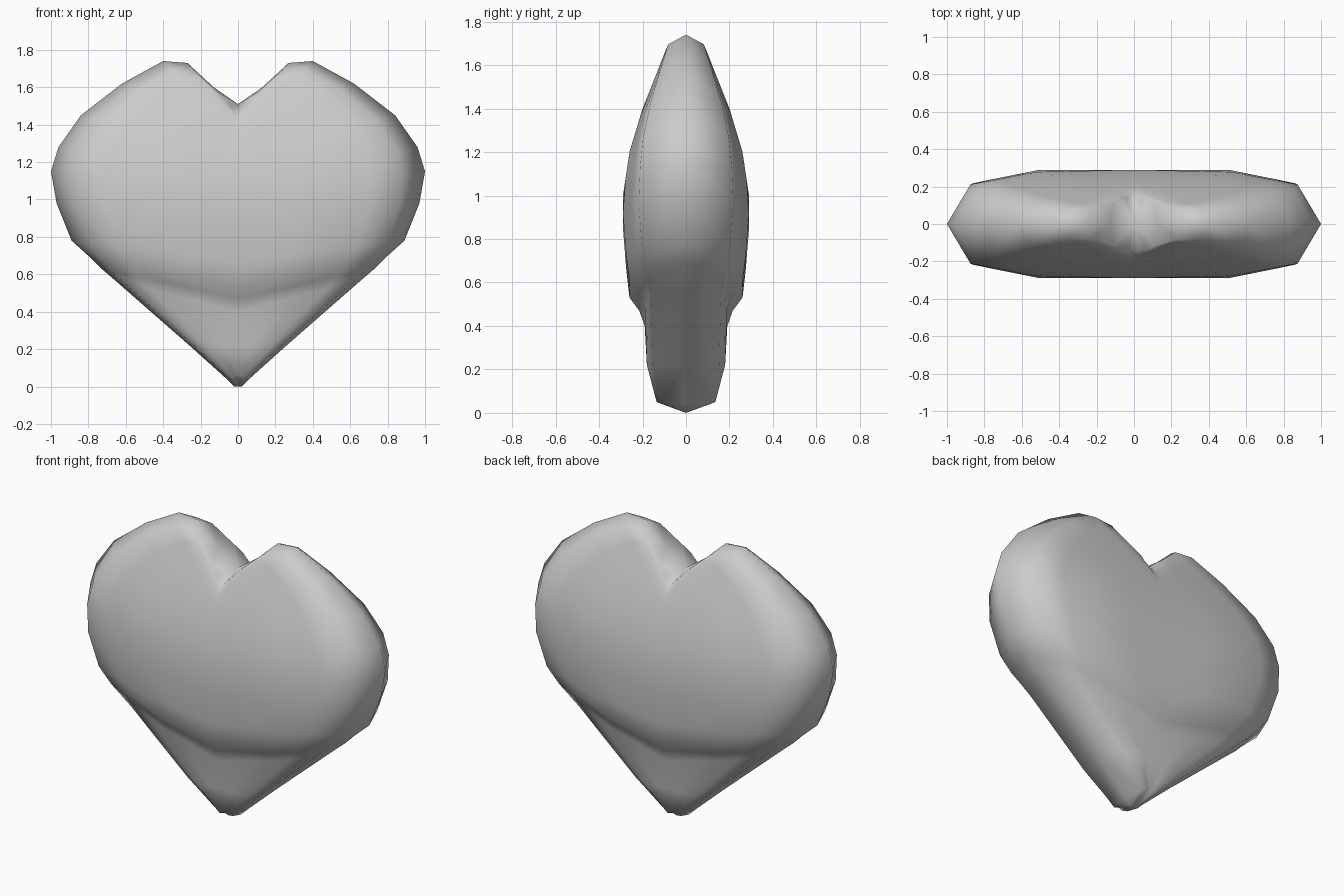
import bpy, bmesh

cube = bpy.data.objects.get("Cube")
if cube:
    bpy.data.objects.remove(cube, do_unlink=True)

# Fan of rows from the middle line to the rim:
# (middle z, rim x, rim z, depth at middle, depth kept near the rim, where the rim bevel starts)
ROWS = [
    (0.00, 0.02, 0.00, 0.00, 1.00, 0.90),
    (0.06, 0.06, 0.04, 0.135, 0.85, 0.80),
    (0.22, 0.26, 0.22, 0.18, 0.85, 0.90),
    (0.40, 0.66, 0.57, 0.19, 0.85, 0.93),
    (0.47, 0.73, 0.63, 0.215, 0.80, 0.93),
    (0.53, 0.79, 0.69, 0.26, 0.74, 0.92),
    (0.66, 0.89, 0.78, 0.275, 0.74, 0.90),
    (0.85, 0.97, 0.98, 0.29, 0.75, 0.89),
    (1.00, 1.00, 1.15, 0.29, 0.78, 0.875),
    (1.12, 0.96, 1.28, 0.275, 0.82, 0.88),
    (1.22, 0.84, 1.45, 0.255, 0.86, 0.88),
    (1.31, 0.62, 1.62, 0.23, 0.92, 0.88),
    (1.37, 0.40, 1.74, 0.21, 1.00, 0.88),
    (1.42, 0.27, 1.73, 0.18, 0.95, 0.86),
    (1.46, 0.13, 1.60, 0.14, 0.90, 0.82),
    (1.51, 0.00, 1.51, 0.00, 1.00, 0.90),
]
# Thickness of the lobes as they taper upward (z, half depth)
TAPER = [(1.0, 0.29), (1.2, 0.26), (1.4, 0.20), (1.55, 0.14), (1.69, 0.085), (1.74, 0.06)]


def taper(z):
    if z <= TAPER[0][0]:
        return TAPER[0][1]
    for (z0, d0), (z1, d1) in zip(TAPER, TAPER[1:]):
        if z <= z1:
            return d0 + (d1 - d0) * (z - z0) / (z1 - z0)
    return TAPER[-1][1]


def row_points(mid_z, rim_x, rim_z, depth, keep, bevel):
    points = []
    for t in (0, 0.27, 0.52, 0.72, bevel, 1):
        z = mid_z + (rim_z - mid_z) * t
        d = min(depth, taper(z))
        if t == 1:
            d = 0
        elif t > 0.52:
            d *= 1 - (1 - keep) * (t - 0.52) / (bevel - 0.52)
        points.append((rim_x * t, -d, z))
    return points


# Front left quarter of the heart
bm = bmesh.new()
grid = [[bm.verts.new(p) for p in row_points(*row)] for row in ROWS]
for low, high in zip(grid, grid[1:]):
    for j in range(len(low) - 1):
        bm.faces.new((low[j], low[j + 1], high[j + 1], high[j]))
bmesh.ops.remove_doubles(bm, verts=bm.verts, dist=0.0005)
mesh = bpy.data.meshes.new("heart")
bm.to_mesh(mesh)
bm.free()
heart = bpy.data.objects.new("heart", mesh)
bpy.context.collection.objects.link(heart)

# Mirror to the other side and to the back
mirror = heart.modifiers.new("mirror", 'MIRROR')
mirror.use_axis = (True, True, False)
mirror.merge_threshold = 0.001
mesh.shade_smooth()

# Plain grey
grey = bpy.data.materials.new("grey")
grey.use_nodes = True
colour = (0.6, 0.6, 0.6, 1)
grey.diffuse_color = colour
grey.node_tree.nodes["Principled BSDF"].inputs["Base Color"].default_value = colour
mesh.materials.append(grey)
